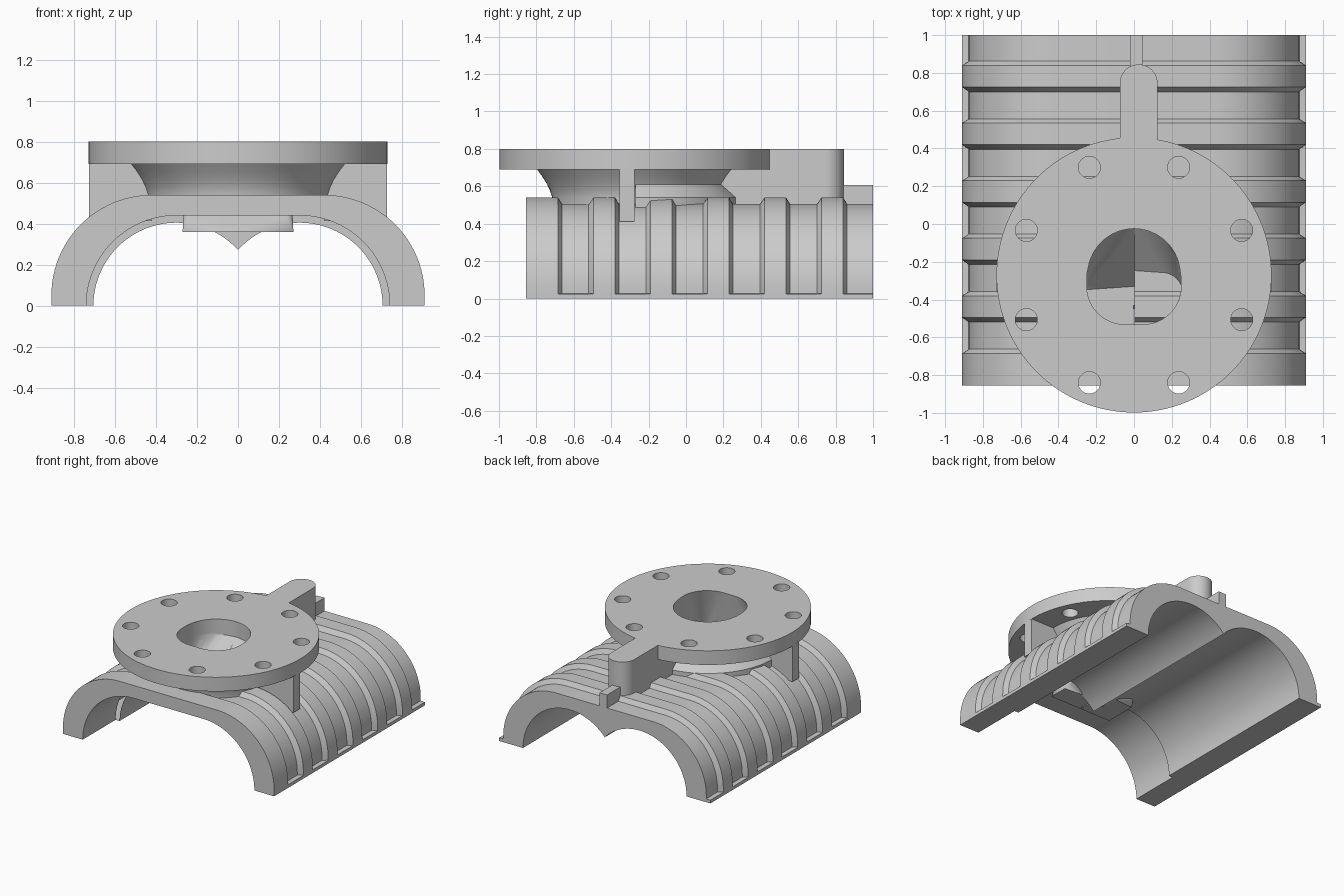
import bpy, bmesh
from math import sin, cos, pi, radians

if "Cube" in bpy.data.objects:
    bpy.data.objects.remove(bpy.data.objects["Cube"])

FY = -0.27  # flange centre in y


def finish(name, bm):
    bmesh.ops.recalc_face_normals(bm, faces=bm.faces[:])
    me = bpy.data.meshes.new(name)
    bm.to_mesh(me)
    bm.free()
    ob = bpy.data.objects.new(name, me)
    bpy.context.collection.objects.link(ob)
    return ob


def loft(name, rings):
    """Skin a list of equally sized point rings and cap both ends."""
    bm = bmesh.new()
    vs = [[bm.verts.new(p) for p in ring] for ring in rings]
    n = len(vs[0])
    for a, b in zip(vs, vs[1:]):
        for i in range(n):
            j = (i + 1) % n
            bm.faces.new((a[i], a[j], b[j], b[i]))
    bm.faces.new(vs[0])
    bm.faces.new(vs[-1])
    return finish(name, bm)


def hull(name, points):
    bm = bmesh.new()
    for p in points:
        bm.verts.new(p)
    res = bmesh.ops.convex_hull(bm, input=bm.verts[:])
    bad = [g for g in res['geom_interior'] if isinstance(g, bmesh.types.BMVert)]
    bmesh.ops.delete(bm, geom=bad, context='VERTS')
    return finish(name, bm)


def arc(cx, cy, r, a0, a1, n):
    return [(cx + r * cos(radians(a0 + (a1 - a0) * i / n)),
             cy + r * sin(radians(a0 + (a1 - a0) * i / n))) for i in range(n + 1)]


def circle(cx, cy, r, n):
    return arc(cx, cy, r, 0, 360, n)[:-1]


def prism_z(name, outline, z0, z1):
    return loft(name, [[(x, y, z) for x, y in outline] for z in (z0, z1)])


def prism_y(name, outline, y0, y1):
    return loft(name, [[(x, y, z) for x, z in outline] for y in (y0, y1)])


def box(name, x0, x1, y0, y1, z0, z1):
    return prism_z(name, [(x0, y0), (x1, y0), (x1, y1), (x0, y1)], z0, z1)


def boolean(ob, others, op='DIFFERENCE'):
    bpy.context.view_layer.objects.active = ob
    for o in others:
        m = ob.modifiers.new('cut', 'BOOLEAN')
        m.operation, m.object, m.solver = op, o, 'EXACT'
        bpy.ops.object.modifier_apply(modifier=m.name)


def discard(obs):
    for o in obs:
        bpy.data.objects.remove(o)


# Barrel shell: ribbed half stadium with a straight lip at the foot
def section(y, d):
    half = [(0.91, 0), (0.91, 0.025), (0.91 - d, 0.027)]
    half += arc(0.42, 0.05, 0.49 - d, 0, 90, 24)
    pts = half + [(-x, z) for x, z in reversed(half)]
    return [(x, y, z) for x, z in pts]


G = 0.035
stations = [(-0.855, 0), (-0.685, 0), (-0.662, G)]
for k in range(5):
    y = -0.52 + 0.305 * k
    stations += [(y, G), (y + 0.025, 0), (y + 0.14, 0), (y + 0.162, G)]
stations.append((1.0, G))
body = loft('ribbed_barrel', [section(y, d) for y, d in stations])

# Twin bores, and the wider open chamber at the front
bores = [prism_y('bore_cutter', circle(s * 0.3, 0, 0.405, 96), -1.2, 1.2) for s in (-1, 1)]
chamber = arc(0.3, 0, 0.44, -90, 90, 48) + arc(-0.3, 0, 0.44, 90, 270, 48)
bores.append(prism_y('chamber_cutter', chamber, -1.2, -0.45))
boolean(body, bores)
discard(bores)

# Port cutters: round at the flange, each half sloping forward at its own angle
ports = []
for s, back in ((-1, -0.33), (1, -0.43)):
    pts = []
    for x, y in arc(0, FY, 0.245, -90, 90, 24):
        pts += [(s * x, y, 0.9), (s * x, y, 0.68)]
    for x in (0.003, -0.003):
        pts += [(s * x, FY + q * 0.245, z) for q in (-1, 1) for z in (0.9, 0.68)]
    for x in (-0.003, 0.27):
        tilt = -0.07 * max(0, x)
        pts += [(s * x, back + tilt, 0.36), (s * x, -0.6, 0.36)]
    ports.append(hull('port_cutter', pts))

# Flared neck and the sloped skirt behind it
neck_profile = [(0.445, 0.48), (0.445, 0.54), (0.458, 0.58), (0.475, 0.615),
                (0.50, 0.655), (0.53, 0.695)]
neck = loft('flared_neck', [[(x, y, z) for x, y in circle(0, FY, r, 96)]
                            for r, z in neck_profile])
skirt = loft('rear_skirt', [[(x, y, z) for x, y in arc(0, FY, r, 0, 180, 48)]
                            for r, z in ((0.55, 0.48), (0.55, 0.54), (0.43, 0.65))])

# Round flange with its rear arm and eight bolt holes
flange = prism_z('flange', circle(0, FY, 0.728, 128), 0.69, 0.80)
arm = prism_z('arm', [(-0.075, 0.1), (0.125, 0.1)] + arc(0.025, 0.745, 0.1, 0, 180, 24),
              0.50, 0.80)
boolean(flange, [arm], 'UNION')
discard([arm])
holes = []
for k in range(8):
    a = pi / 8 + k * pi / 4
    holes.append(prism_z('bolt_cutter', circle(0.617 * cos(a), FY + 0.617 * sin(a), 0.058, 32),
                         0.6, 0.9))
boolean(flange, holes)
discard(holes)

for part in (body, neck, skirt, flange):
    boolean(part, ports)
discard(ports)

# Side webs under the flange and the locating key at the back
web_l = box('left_web', -0.727, -0.42, -0.355, -0.275, 0.412, 0.695)
web_r = box('right_web', 0.42, 0.727, -0.355, -0.275, 0.412, 0.695)
key = box('rear_key', -0.02, 0.045, 0.83, 1.0, 0.47, 0.607)

bpy.ops.object.select_all(action='DESELECT')
for ob in (body, neck, skirt, flange):
    ob.select_set(True)
bpy.context.view_layer.objects.active = body
bpy.ops.object.shade_smooth_by_angle(angle=radians(25))
